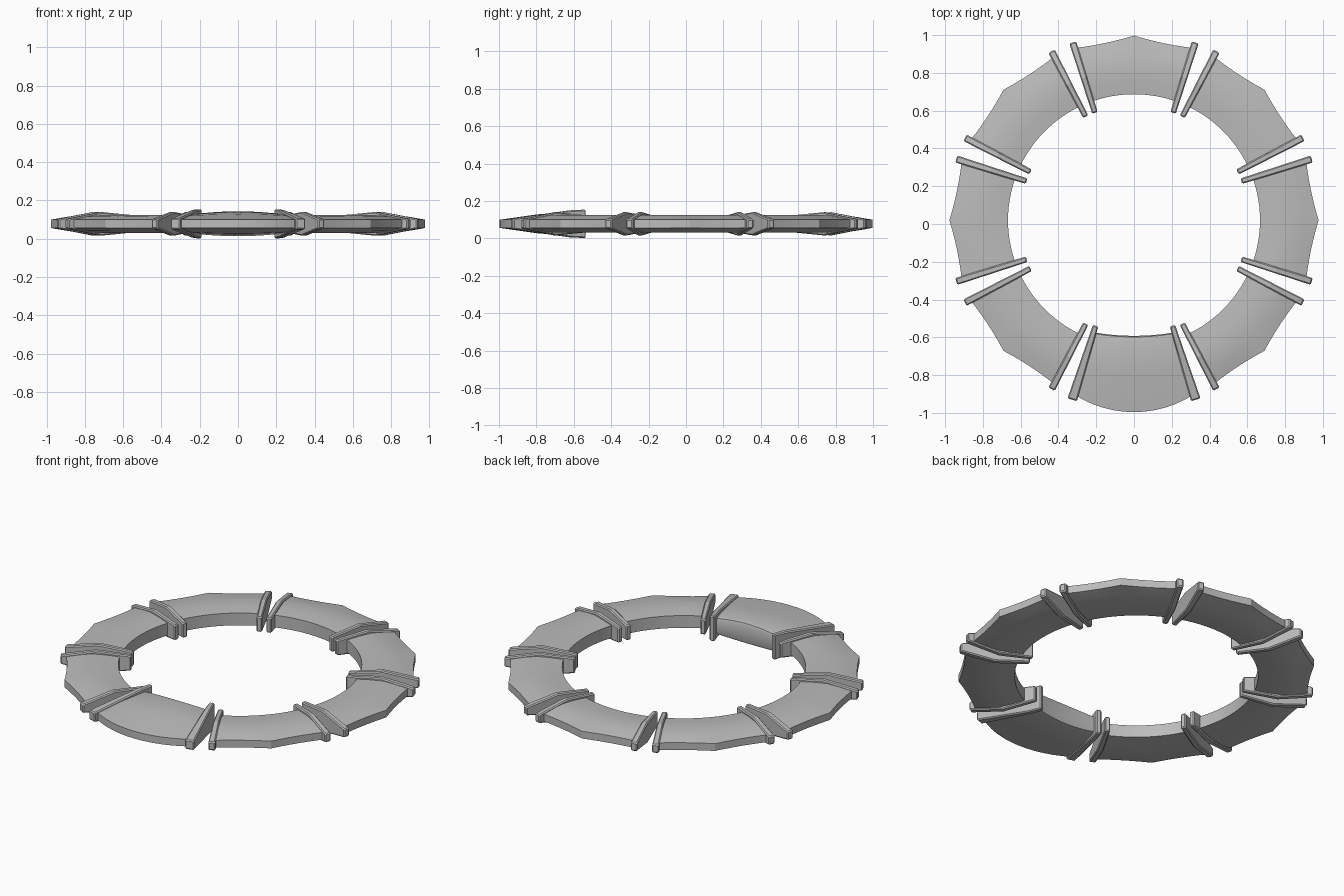
import bpy, bmesh, math
from mathutils import Matrix

cube = bpy.data.objects.get("Cube")
if cube:
    bpy.data.objects.remove(cube, do_unlink=True)

CENTRE_Y, MID_Z = 0.02, 0.078
STEPS = 12

grey = bpy.data.materials.new("matte_grey")
grey.use_nodes = True
colour = (0.5, 0.5, 0.5, 1)
grey.diffuse_color = colour
grey.node_tree.nodes["Principled BSDF"].inputs["Base Color"].default_value = colour


def finish(bm, name, turn, bevel=0.0):
    """Turn a part about the ring centre, and give it its material and shading."""
    bmesh.ops.recalc_face_normals(bm, faces=bm.faces)
    bm.transform(Matrix.Translation((0, CENTRE_Y, MID_Z)) @ Matrix.Rotation(turn, 4, "Z"))
    mesh = bpy.data.meshes.new(name)
    bm.to_mesh(mesh)
    bm.free()
    mesh.materials.append(grey)
    ob = bpy.data.objects.new(name, mesh)
    bpy.context.collection.objects.link(ob)
    bpy.ops.object.select_all(action="DESELECT")
    ob.select_set(True)
    bpy.context.view_layer.objects.active = ob
    if bevel:
        mod = ob.modifiers.new("soft_edges", "BEVEL")
        mod.width = bevel
        mod.segments = 1
    else:
        bpy.ops.object.shade_smooth_by_angle(angle=math.radians(30))


def loft(sections):
    """Skin closed loops of points and cap both ends."""
    bm = bmesh.new()
    loops = [[bm.verts.new(p) for p in s] for s in sections]
    n = len(loops[0])
    for a, b in zip(loops, loops[1:]):
        for i in range(n):
            j = (i + 1) % n
            bm.faces.new((a[i], a[j], b[j], b[i]))
    bm.faces.new(loops[0])
    bm.faces.new(loops[-1])
    return bm


def mirrored(upper):
    """Close an upper (radius, height) outline with its mirror below."""
    return upper + [(r, -z) for r, z in reversed(upper)]


def plate_section(t):
    """Ordinary plate: ridged in the middle, with a pointed outer rim."""
    rim = 0.977 - 0.096 * t + 0.084 * t * t
    return [(0.667, 0.037), (0.74, 0.044), (0.82, 0.047), (0.89, 0.037), (rim, 0.022)]


def clasp_section(t):
    """Front plate: thick rounded inner edge thinning to a curved rim."""
    bulge = 1 - t * t
    inner = 0.612 + 0.018 * t * t
    rim = 0.974 + 0.042 * bulge
    high = 0.052 + 0.013 * bulge
    return [(inner, high - 0.022), (inner + 0.006, high - 0.006), (inner + 0.03, high),
            (0.82, 0.042 + 0.008 * bulge), (rim, 0.022)]


def plate(name, turn, section):
    sections = []
    for i in range(STEPS + 1):
        t = 2 * i / STEPS - 1
        a = t * math.radians(19.2)
        sections.append([(r * math.cos(a), r * math.sin(a), z)
                         for r, z in mirrored(section(abs(t)))])
    finish(loft(sections), name, turn)


def end_bar(name, turn, side, outline, inner_width, outer_width):
    """Radial bar closing one end of a plate, widening outward."""
    start, end = outline[0][0], outline[-1][0]
    a, b = math.radians(20), math.radians(19)
    x0, y0 = start * math.cos(a), start * math.sin(a)
    x1, y1 = end * math.cos(b), end * math.sin(b)
    length = math.hypot(x1 - x0, y1 - y0)
    dx, dy = (x1 - x0) / length, (y1 - y0) / length
    sections = []
    for sign in (-1, 1):
        loop = []
        for r, z in mirrored(outline):
            f = (r - start) / (end - start)
            w = sign * (inner_width + (outer_width - inner_width) * f) / 2
            loop.append((x0 + dx * f * length - dy * w,
                         side * (y0 + dy * f * length + dx * w), z))
        sections.append(loop)
    finish(loft(sections), name, turn, 0.006)


BAR = [(0.605, 0.045), (0.80, 0.062), (0.995, 0.025)]
CLASP_BAR = [(0.595, 0.076), (0.68, 0.072), (1.005, 0.028)]
PLACES = ["left", "back_left", "back", "back_right",
          "right", "front_right", "front", "front_left"]

# Eight plates, each with a bar at both ends
for k, place in enumerate(PLACES):
    turn = k * math.pi / 4
    front = place == "front"
    plate(place + "_plate", turn, clasp_section if front else plate_section)
    for side, end in ((-1, "first"), (1, "second")):
        end_bar(f"{place}_{end}_bar", turn, side, CLASP_BAR if front else BAR,
                0.03, 0.052 if front else 0.038)
